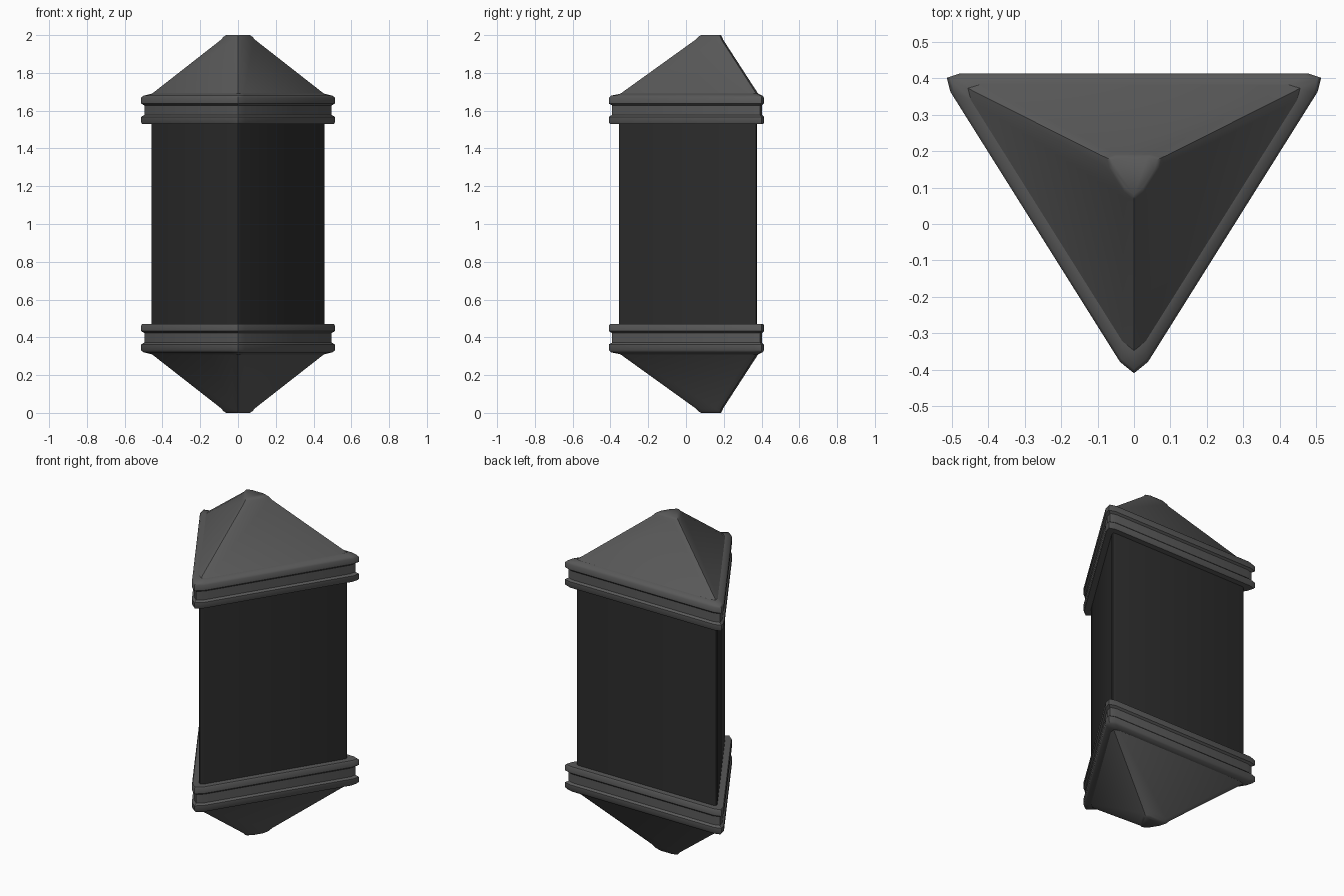
import bpy, bmesh, math
from mathutils import Vector

cube = bpy.data.objects.get("Cube")
if cube:
    bpy.data.objects.remove(cube)


def material(name, value):
    mat = bpy.data.materials.new(name)
    mat.use_nodes = True
    color = (value, value, value, 1)
    mat.diffuse_color = color
    mat.node_tree.nodes["Principled BSDF"].inputs["Base Color"].default_value = color
    return mat


trim_grey = material("trim grey", 0.1)
panel_black = material("panel black", 0.027)

# Sharp triangle around its incentre: front, back left, back right
CORNERS = [Vector((0, -0.556)), Vector((0.535, 0.296)), Vector((-0.535, 0.296))]


def ring(scale, center_y, bevel):
    """Triangle outline with each corner rounded by three points."""
    pts = []
    for i, corner in enumerate(CORNERS):
        here = corner * scale
        size = bevel * (1.2 if i == 0 else 1)
        before = (CORNERS[i - 1] - corner).normalized()
        after = (CORNERS[(i + 1) % 3] - corner).normalized()
        middle = here - corner.normalized() * size * 0.42
        pts += [here + before * size, middle, here + after * size]
    return [p + Vector((0, center_y)) for p in pts]


def loft(name, rings, mat, flip=False):
    """Skin a stack of (z, scale, centre y, bevel) rings and close both ends."""
    bm = bmesh.new()
    loops = []
    for z, scale, center_y, bevel in rings:
        height = 2 - z if flip else z
        loops.append([bm.verts.new((p.x, p.y, height)) for p in ring(scale, center_y, bevel)])
    for a, b in zip(loops, loops[1:]):
        for i in range(len(a)):
            j = (i + 1) % len(a)
            bm.faces.new((a[i], a[j], b[j], b[i]))
    bm.faces.new(loops[0])
    bm.faces.new(loops[-1])
    bmesh.ops.recalc_face_normals(bm, faces=bm.faces)
    mesh = bpy.data.meshes.new(name)
    bm.to_mesh(mesh)
    bm.free()
    mesh.materials.append(mat)
    obj = bpy.data.objects.new(name, mesh)
    bpy.context.collection.objects.link(obj)
    bpy.ops.object.select_all(action='DESELECT')
    obj.select_set(True)
    bpy.context.view_layer.objects.active = obj
    bpy.ops.object.shade_smooth_by_angle(angle=math.radians(42))
    return obj


MID = 0.117

# Grooved moulding
trim = [(1.53, 0.85, MID, 0.03), (1.53, 0.985, MID, 0.055),
        (1.537, 1, MID, 0.06), (1.567, 1, MID, 0.06),
        (1.577, 0.965, MID, 0.055), (1.628, 0.965, MID, 0.055),
        (1.638, 1, MID, 0.06), (1.668, 1, MID, 0.06),
        (1.679, 0.975, MID, 0.055), (1.69, 0.885, MID + 0.003, 0.05)]

# Pointed roof with a blunted tip
roof = [(1.69, 0.885, MID + 0.003, 0.05), (1.975, 0.2, 0.138, 0.045),
        (1.992, 0.17, 0.14, 0.042), (2.0, 0.145, 0.141, 0.04)]

for side, flip in (("top", False), ("bottom", True)):
    loft(side + "_trim", trim, trim_grey, flip)
    loft(side + "_roof", roof, trim_grey, flip)

# Dark prism body
loft("body", [(0.46, 0.873, MID, 0.026), (1.54, 0.873, MID, 0.026)], panel_black)
